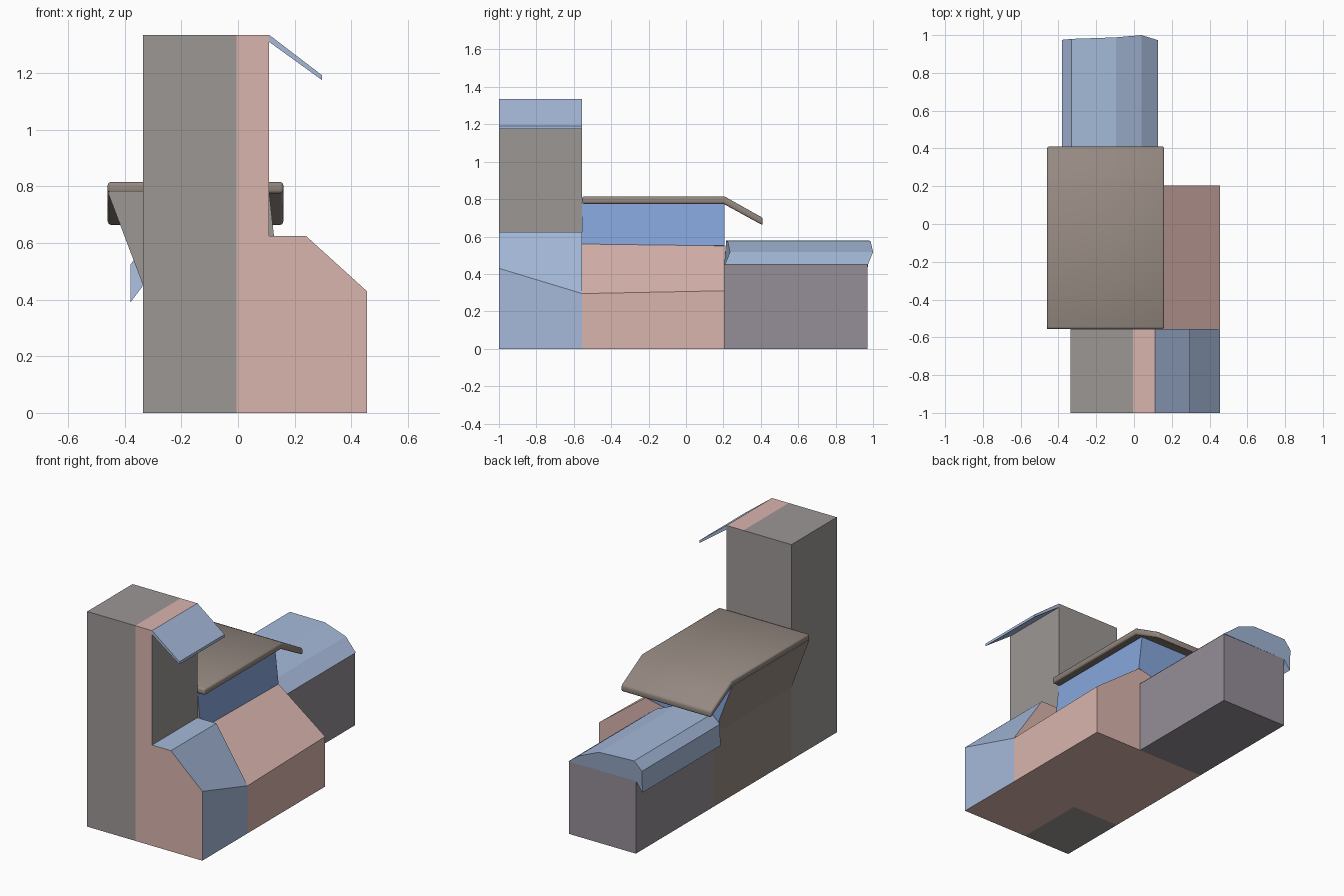
import bpy, bmesh
from mathutils import Vector

if "Cube" in bpy.data.objects:
    bpy.data.objects.remove(bpy.data.objects["Cube"])

def mat(name, r, g, b):
    m = bpy.data.materials.new(name)
    m.diffuse_color = (r, g, b, 1)
    m.use_nodes = True
    m.node_tree.nodes["Principled BSDF"].inputs["Base Color"].default_value = m.diffuse_color
    return m

PINK = mat("pink_plaster", .70, .46, .42)
GREY = mat("warm_grey", .33, .31, .30)
BROWN = mat("brown_roof", .30, .25, .22)
BLUE = mat("blue_roof", .38, .49, .70)
WALL = mat("blue_wall", .24, .38, .72)
MAUVE = mat("mauve_wall", .30, .27, .31)

def loft(name, front, back, y0, y1, main, rules=(), dy=None):
    """Solid between two x-z profiles; rules repaint faces by their normal."""
    bm = bmesh.new()
    dy = dy or [0] * len(front)
    a = [bm.verts.new((x, y0 + d, z)) for (x, z), d in zip(front, dy)]
    b = [bm.verts.new((x, y1 + d, z)) for (x, z), d in zip(back, dy)]
    bm.faces.new(a)
    bm.faces.new(b[::-1])
    n = len(a)
    for i in range(n):
        j = (i + 1) % n
        bm.faces.new((a[i], b[i], b[j], a[j]))
    bmesh.ops.recalc_face_normals(bm, faces=bm.faces)
    mats = [main]
    for direction, material in rules:
        if material not in mats:
            mats.append(material)
        for f in bm.faces:
            if f.normal.dot(Vector(direction)) > .6:
                f.material_index = mats.index(material)
    me = bpy.data.meshes.new(name)
    bm.to_mesh(me)
    bm.free()
    for m in mats:
        me.materials.append(m)
    ob = bpy.data.objects.new(name, me)
    bpy.context.collection.objects.link(ob)
    return ob

def rect(x0, x1, z0, z1):
    return [(x0, z0), (x1, z0), (x1, z1), (x0, z1)]

Y0, Y1, Y2, Y3 = -1, -.555, .205, .97

# Tower: grey left column and pink strip
r = rect(-.335, -.005, 0, 1.335)
loft("tower_column", r, r, Y0, Y1, GREY)
r = rect(-.005, .11, .625, 1.335)
loft("tower_strip", r, r, Y0, Y1, PINK, [((1, 0, 0), GREY), ((0, 1, 0), GREY)])

# Tower awning
r = [(.11, 1.31), (.297, 1.175), (.297, 1.192), (.11, 1.335)]
loft("tower_awning", r, r, Y0, Y1, BLUE)

# Front wing with twisted sloping roof
def wing(eave):
    return [(-.005, 0), (.455, 0), (.455, eave), (.24, .625), (.11, .625), (-.005, .625)]
loft("front_wing", wing(.43), wing(.295), Y0, Y1, PINK, [((.6, 0, .8), BLUE)])

# Middle body with lean-to roof
def body(eave, top):
    return [(-.335, 0), (.455, 0), (.455, eave), (.135, top), (-.335, .45)]
loft("middle_body", body(.295, .56), body(.31, .55), Y1, Y2, PINK,
     [((.64, 0, .77), GREY), ((1, 0, 0), PINK), ((-1, 0, 0), BROWN)])

# Upper storey flaring out on the left
r = [(-.335, .45), (.135, .552), (.11, .78), (-.46, .78)]
loft("upper_storey", r, r, Y1, Y2, WALL, [((-1, 0, 0), BROWN), ((0, -1, 0), GREY)])

# Rounded slab roof, drooping at the back: profile in y-z extruded along x
prof = [(Y1, .775), (.20, .775), (.41, .66), (.41, .70), (.205, .815), (Y1, .815)]
bm = bmesh.new()
f = bm.faces.new([bm.verts.new((-.46, y, z)) for y, z in prof])
ext = bmesh.ops.extrude_face_region(bm, geom=[f])
bmesh.ops.translate(bm, vec=(.62, 0, 0),
                    verts=[v for v in ext["geom"] if isinstance(v, bmesh.types.BMVert)])
bmesh.ops.recalc_face_normals(bm, faces=bm.faces)
me = bpy.data.meshes.new("slab_roof")
bm.to_mesh(me)
bm.free()
me.materials.append(BROWN)
me.shade_smooth()
slab = bpy.data.objects.new("slab_roof", me)
bpy.context.collection.objects.link(slab)
bev = slab.modifiers.new("rounding", 'BEVEL')
bev.width = .01
bev.segments = 2

# Rear wing and its faceted roof with bulging end
r = rect(-.335, .125, 0, .45)
loft("rear_wing", r, r, Y2, Y3, MAUVE)
r = [(-.335, .45), (.127, .45), (.04, .517), (-.095, .572), (-.33, .578), (-.38, .525), (-.38, .39)]
loft("rear_roof", r, r, Y2, Y3, BLUE, dy=[0, .003, .03, .018, .01, .005, 0])
